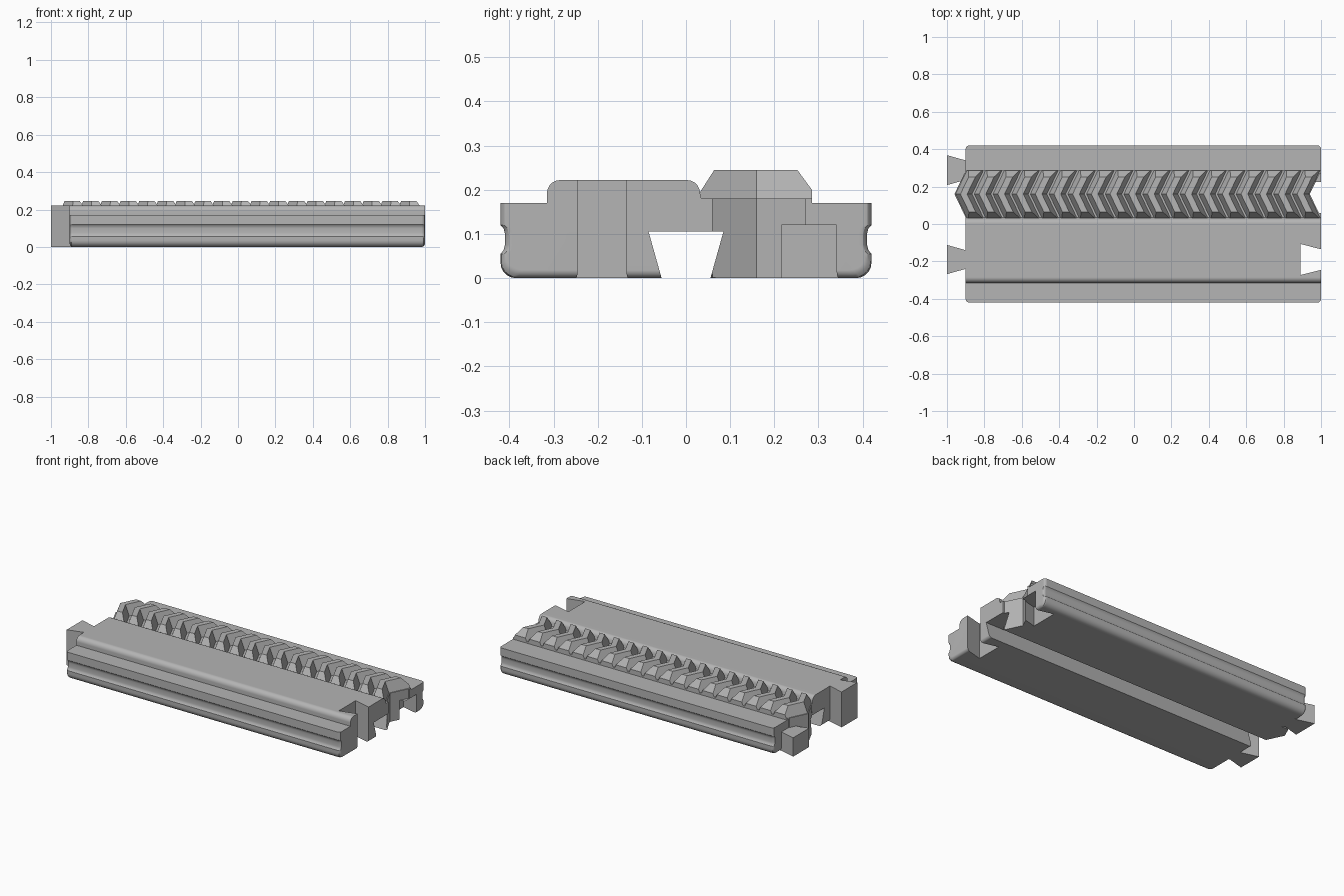
import bpy, bmesh, math

cube = bpy.data.objects.get("Cube")
if cube:
    bpy.data.objects.remove(cube, do_unlink=True)

grey = bpy.data.materials.new("plain_grey")
grey.use_nodes = True
COLOUR = (0.46, 0.46, 0.46, 1)
grey.diffuse_color = COLOUR
grey.node_tree.nodes["Principled BSDF"].inputs["Base Color"].default_value = COLOUR


def finish(bm, name):
    bmesh.ops.recalc_face_normals(bm, faces=bm.faces)
    me = bpy.data.meshes.new(name)
    bm.to_mesh(me)
    bm.free()
    me.materials.append(grey)
    ob = bpy.data.objects.new(name, me)
    bpy.context.collection.objects.link(ob)
    return ob


def loft(bm, rings):
    """Skin a list of closed rings and cap both ends."""
    loops = [[bm.verts.new(p) for p in ring] for ring in rings]
    n = len(loops[0])
    for a, b in zip(loops, loops[1:]):
        for i in range(n):
            j = (i + 1) % n
            bm.faces.new((a[i], a[j], b[j], b[i]))
    bm.faces.new(loops[0])
    bm.faces.new(loops[-1])


def prism(name, outline, z0, z1):
    bm = bmesh.new()
    loft(bm, [[(x, y, z) for x, y in outline] for z in (z0, z1)])
    return finish(bm, name)


def arc(cy, cz, r, start, end, steps=5):
    angles = [math.radians(start + (end - start) * i / steps) for i in range(steps + 1)]
    return [(cy + r * math.cos(a), cz + r * math.sin(a)) for a in angles]


# Rail body: side profile with grip grooves, rounded feet and raised deck
half = arc(0.385, 0.035, 0.035, -90, 0)
half += [(0.42, 0.055), (0.413, 0.063), (0.41, 0.075), (0.41, 0.1),
         (0.413, 0.112), (0.42, 0.12), (0.42, 0.17)]
profile = half + [(0.285, 0.17), (0.285, 0.18), (0.035, 0.18)]
profile += arc(0.002, 0.192, 0.03, 0, 90) + arc(-0.285, 0.192, 0.03, 90, 180)
profile += [(-0.315, 0.17)] + [(-y, z) for y, z in reversed(half)]


def eased(x, inset):
    """Profile ring at x with its sides and underside drawn in."""
    ring = []
    for y, z in profile:
        if abs(y) > 0.38:
            y -= math.copysign(inset, y)
        ring.append((x, y, z + inset * max(0, 1 - z / 0.05)))
    return ring


R = 0.018
steps = [math.radians(a) for a in (0, 30, 60, 90)]
rings = [eased(-0.9 + R * (1 - math.cos(a)), R * (1 - math.sin(a))) for a in steps]
rings += [eased(1 - R * (1 - math.cos(a)), R * (1 - math.sin(a))) for a in reversed(steps)]
bm = bmesh.new()
loft(bm, rings)
body = finish(bm, "rail_body")


# Dovetail outline, flaring towards -x from its neck
def dovetail(neck, y, half_neck, length=0.1):
    tip, half_tip = neck - length, half_neck + 0.028
    root = neck + 0.06
    return [(root, y - half_neck), (neck, y - half_neck), (tip, y - half_tip),
            (tip, y + half_tip), (neck, y + half_neck), (root, y + half_neck)]


# V outline shared by the nose at one end and the notch at the other
def vee(apex, back, y0, y1):
    def edge(y):
        return apex + abs(y - 0.16) * 0.48
    return [(apex, 0.16), (edge(y0), y0), (back, y0), (back, y1), (edge(y1), y1)]


added = [
    prism("front_tab", dovetail(-0.9, -0.19, 0.05), 0, 0.222),
    prism("back_tab", dovetail(-0.9, 0.288, 0.052), 0, 0.118),
    prism("nose_lower", vee(-0.96, -0.85, 0.04, 0.225), 0, 0.13),
    prism("nose_upper", vee(-0.96, -0.85, 0.06, 0.27), 0.12, 0.18),
]
bm = bmesh.new()
loft(bm, [[(x, -0.055, -0.001), (x, 0.055, -0.001), (x, 0.085, 0.106), (x, -0.085, 0.106)]
          for x in (-1.1, 1.1)])
removed = [
    finish(bm, "underside_slot"),
    prism("front_socket", dovetail(1, -0.19, 0.055, 0.11), -0.1, 0.3),
    prism("back_socket", dovetail(1, 0.283, 0.058, 0.11), -0.1, 0.12),
    prism("notch_lower", vee(0.94, 1.05, 0.06, 0.225), -0.1, 0.13),
    prism("notch_upper", vee(0.94, 1.05, 0.06, 0.27), 0.12, 0.3),
]
bpy.context.view_layer.objects.active = body
for tools, operation in ((added, 'UNION'), (removed, 'DIFFERENCE')):
    for tool in tools:
        mod = body.modifiers.new(tool.name, 'BOOLEAN')
        mod.operation = operation
        mod.solver = 'EXACT'
        mod.object = tool
        bpy.ops.object.modifier_apply(modifier=mod.name)
        bpy.data.objects.remove(tool, do_unlink=True)

bpy.ops.object.select_all(action='DESELECT')
body.select_set(True)
bpy.ops.object.shade_smooth_by_angle(angle=math.radians(30))
body.modifiers.new("even_shading", 'WEIGHTED_NORMAL').keep_sharp = True

# Chevron rack: teeth with sloped flanks and chamfered ends
FLOOR, TOP = 0.175, 0.245
bm = bmesh.new()
for i in range(19):
    apex = -0.91 + 0.1 * i
    rings = []
    for y, z in ((0.032, 0.195), (0.064, TOP), (0.16, TOP), (0.252, TOP), (0.285, 0.2)):
        x = apex + abs(y - 0.16) * 0.48
        w = 0.046 - 0.028 * (z - FLOOR) / (TOP - FLOOR)
        rings.append([(x - 0.046, y, FLOOR), (x + 0.046, y, FLOOR), (x + w, y, z), (x - w, y, z)])
    loft(bm, rings)
finish(bm, "chevron_teeth")
